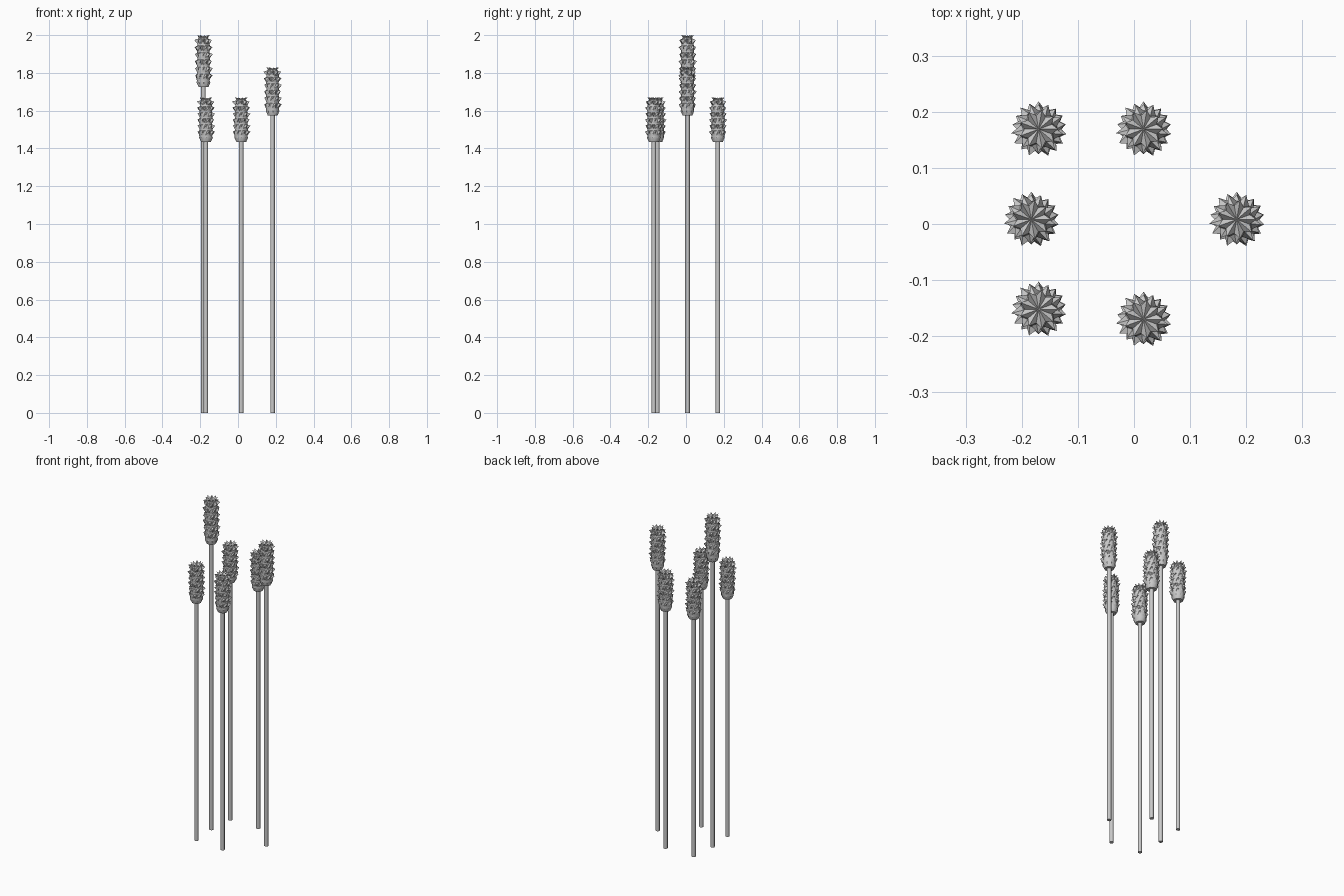
import bpy, bmesh, random
from math import sin, cos, pi, radians
from mathutils import Vector

if "Cube" in bpy.data.objects:
    bpy.data.objects.remove(bpy.data.objects["Cube"], do_unlink=True)

grey = bpy.data.materials.new("mid grey")
grey.use_nodes = True
grey.diffuse_color = (0.59, 0.59, 0.59, 1)
grey.node_tree.nodes["Principled BSDF"].inputs["Base Color"].default_value = (0.59, 0.59, 0.59, 1)

COLUMNS, ROWS = 9, 7


def finish(bm, name, location, smooth_angle):
    bmesh.ops.recalc_face_normals(bm, faces=bm.faces)
    mesh = bpy.data.meshes.new(name)
    bm.to_mesh(mesh)
    bm.free()
    mesh.materials.append(grey)
    obj = bpy.data.objects.new(name, mesh)
    obj.location = location
    bpy.context.collection.objects.link(obj)
    bpy.ops.object.select_all(action="DESELECT")
    obj.select_set(True)
    bpy.context.view_layer.objects.active = obj
    bpy.ops.object.shade_smooth_by_angle(angle=radians(smooth_angle))


def stem(name, x, y, height):
    bm = bmesh.new()
    bmesh.ops.create_cone(bm, cap_ends=True, segments=8, radius1=0.012,
                          radius2=0.012, depth=height)
    finish(bm, name, (x, y, height / 2), 60)


def seed_head(name, x, y, bottom, top):
    """Twisted barrel with an uneven spike drawn out of each face."""
    random.seed(4)
    bm = bmesh.new()
    length = top - bottom
    core = length * 0.95
    rings = []
    for row in range(ROWS + 1):
        t = row / ROWS
        radius = 0.036 - 0.003 * t
        if row == 0:
            radius = 0.027
        elif row == ROWS:
            radius = 0.025
        rings.append([bm.verts.new((radius * cos(a), radius * sin(a), core * t))
                      for a in (2 * pi * (c + row * 0.5) / COLUMNS
                                for c in range(COLUMNS))])
    # side faces, each with a spike on an inset base
    for row in range(ROWS):
        low, high = rings[row], rings[row + 1]
        for c in range(COLUMNS):
            n = (c + 1) % COLUMNS
            corners = [low[c], low[n], high[n], high[c]]
            middle = sum((v.co for v in corners), Vector()) / 4
            out = Vector((middle.x, middle.y, 0)).normalized()
            reach = 0.037 if row == 0 else random.uniform(0.043, 0.051)
            base = [bm.verts.new(v.co.lerp(middle, 0.25) + out * 0.001)
                    for v in corners]
            tip = bm.verts.new(out * reach + Vector((0, 0, middle.z + 0.006)))
            for i in range(4):
                j = (i + 1) % 4
                bm.faces.new((corners[i], corners[j], base[j], base[i]))
                bm.faces.new((base[i], base[j], tip))
    # star-shaped crown with ridged points
    rim = rings[-1]
    centre = bm.verts.new((0, 0, core + 0.005))
    for c in range(COLUMNS):
        a, b = rim[c], rim[(c + 1) % COLUMNS]
        out = Vector((a.co.x + b.co.x, a.co.y + b.co.y, 0)).normalized()
        tip = bm.verts.new(out * 0.035 + Vector((0, 0, length)))
        for edge in ((a, b), (centre, a), (b, centre)):
            bm.faces.new((*edge, tip))
    bm.faces.new(rings[0])
    finish(bm, name, (x, y, bottom), 40)


# x, y, head bottom, head top
plants = {
    "tall_right": (-0.183, 0.008, 1.725, 2.0),
    "medium_left": (0.183, 0.008, 1.575, 1.83),
    "back_right": (-0.170, 0.169, 1.435, 1.67),
    "back_middle": (0.017, 0.169, 1.435, 1.67),
    "front_right": (-0.170, -0.152, 1.435, 1.67),
    "front_middle": (0.017, -0.170, 1.435, 1.67),
}
for name, (x, y, bottom, top) in plants.items():
    stem(name + "_stem", x, y, bottom + 0.03)
    seed_head(name + "_seed_head", x, y, bottom, top)
